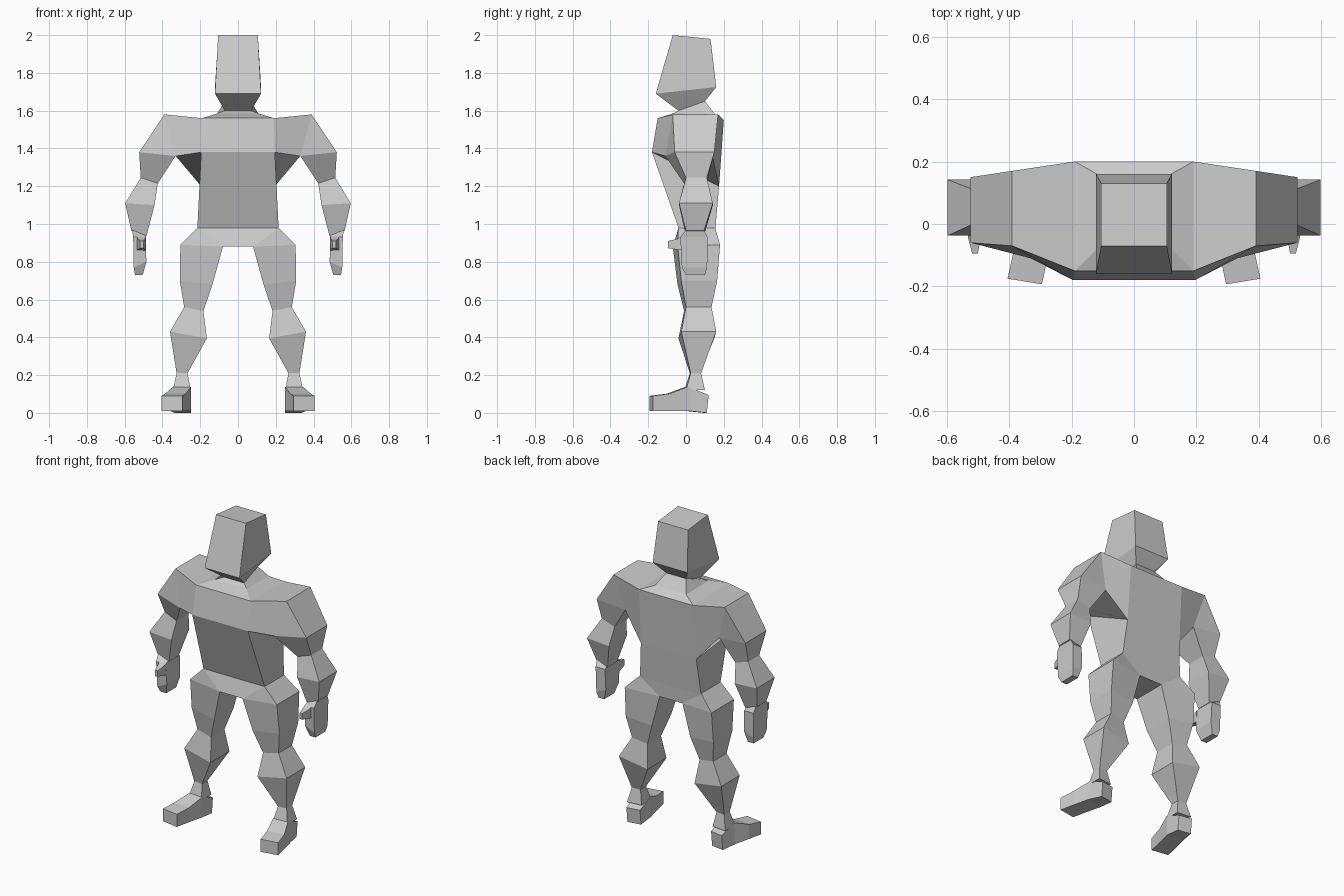
import bpy, bmesh

skin = bpy.data.materials.new("plain_grey")
skin.diffuse_color = (0.6, 0.6, 0.6, 1)


def loft(name, rings, mirror=False, cap_start=True, cap_end=True):
    """Skin a list of four-cornered rings into one flat-shaded object."""
    bm = bmesh.new()
    loops = [[bm.verts.new(p) for p in r] for r in rings]
    for a, b in zip(loops, loops[1:]):
        for i in range(4):
            j = (i + 1) % 4
            bm.faces.new((a[i], a[j], b[j], b[i]))
    if cap_start:
        bm.faces.new(loops[0])
    if cap_end:
        bm.faces.new(loops[-1])
    bmesh.ops.remove_doubles(bm, verts=bm.verts, dist=0.001)
    bmesh.ops.recalc_face_normals(bm, faces=bm.faces)
    me = bpy.data.meshes.new(name)
    bm.to_mesh(me)
    bm.free()
    me.materials.append(skin)
    ob = bpy.data.objects.new(name, me)
    bpy.context.collection.objects.link(ob)
    if mirror:
        ob.modifiers.new("mirror", "MIRROR").use_mirror_merge = False
    return ob


def level(hw, yf, zf, yb, zb):
    """Symmetric body ring: half width, then front and back (y, z)."""
    return [(hw, yf, zf), (hw, yb, zb), (-hw, yb, zb), (-hw, yf, zf)]


def limb(xo, zo, of, ob, xi, zi, inf, inb):
    """Limb ring: outer x, z, front y, back y, then the same for inner."""
    return [(xo, of, zo), (xo, ob, zo), (xi, inb, zi), (xi, inf, zi)]


# Head with sloping face and jaw
loft("head", [level(.105, -.07, 2.0, .13, 1.98),
              level(.122, -.16, 1.69, .16, 1.725),
              level(.07, -.04, 1.60, .10, 1.65)])

# Neck
loft("neck", [level(.07, -.04, 1.60, .10, 1.65),
              level(.11, -.07, 1.585, .155, 1.58)], cap_start=False, cap_end=False)

# Torso from collar to crotch
loft("torso", [level(.11, -.07, 1.585, .155, 1.58),
               level(.19, -.15, 1.56, .20, 1.55),
               level(.195, -.18, 1.38, .175, 1.20),
               level(.215, -.04, .98, .155, .97),
               level(.08, -.07, .88, .15, .88)])

# Arm: chest and back muscle, shoulder, upper arm, elbow, forearm, wrist
loft("arm", [[(.19, -.15, 1.56), (.19, .20, 1.55), (.195, .175, 1.20), (.195, -.18, 1.38)],
             limb(.39, 1.58, -.07, .17, .33, 1.36, -.11, .14),
             limb(.523, 1.38, -.06, .15, .33, 1.36, -.11, .14),
             limb(.515, 1.245, 0, .11, .425, 1.215, -.01, .11),
             limb(.597, 1.11, -.037, .142, .442, 1.10, -.037, .142),
             limb(.565, .965, 0, .095, .485, .935, 0, .095)],
     mirror=True, cap_start=False)

# Shoulder top joining collar to shoulder
loft("hand", [limb(.56, .97, .0, .095, .49, .94, .0, .095),
              limb(.555, .93, -.03, .115, .49, .93, -.03, .115),
              limb(.552, .77, -.022, .112, .485, .80, -.022, .112),
              limb(.545, .73, .0, .10, .505, .73, .0, .10)], mirror=True)

# Thumb pointing forward
loft("thumb", [[(.535, -.02, .86), (.535, -.02, .935), (.488, -.02, .935), (.488, -.02, .86)],
               [(.53, -.05, .865), (.53, -.05, .92), (.492, -.05, .92), (.492, -.05, .865)],
               [(.518, -.095, .872), (.518, -.095, .91), (.5, -.095, .91), (.5, -.095, .872)]],
     mirror=True)

# Leg: hip, thigh, knee, calf, ankle
loft("leg", [limb(.215, .98, -.04, .155, .08, .88, -.07, .15),
             limb(.305, .89, -.045, .18, .08, .88, -.07, .15),
             limb(.308, .70, -.025, .165, .135, .68, -.045, .15),
             limb(.285, .56, 0, .135, .183, .54, -.01, .125),
             limb(.36, .43, -.025, .16, .165, .395, -.04, .15),
             limb(.325, .21, .025, .08, .267, .21, .02, .075),
             limb(.345, .12, -.0, .10, .25, .12, -.01, .09)],
     mirror=True, cap_start=False)

# Foot turned outward, from toe to heel
loft("foot", [[(.405, -.175, .01), (.405, -.175, .09), (.295, -.193, .09), (.295, -.193, .01)],
              [(.385, -.085, .01), (.385, -.085, .102), (.275, -.1, .102), (.275, -.1, .01)],
              [(.36, .02, .01), (.345, .01, .138), (.25, -.005, .138), (.25, 0, .01)],
              [(.335, .11, 0), (.335, .12, .095), (.25, .105, .095), (.25, .095, 0)]],
     mirror=True)
